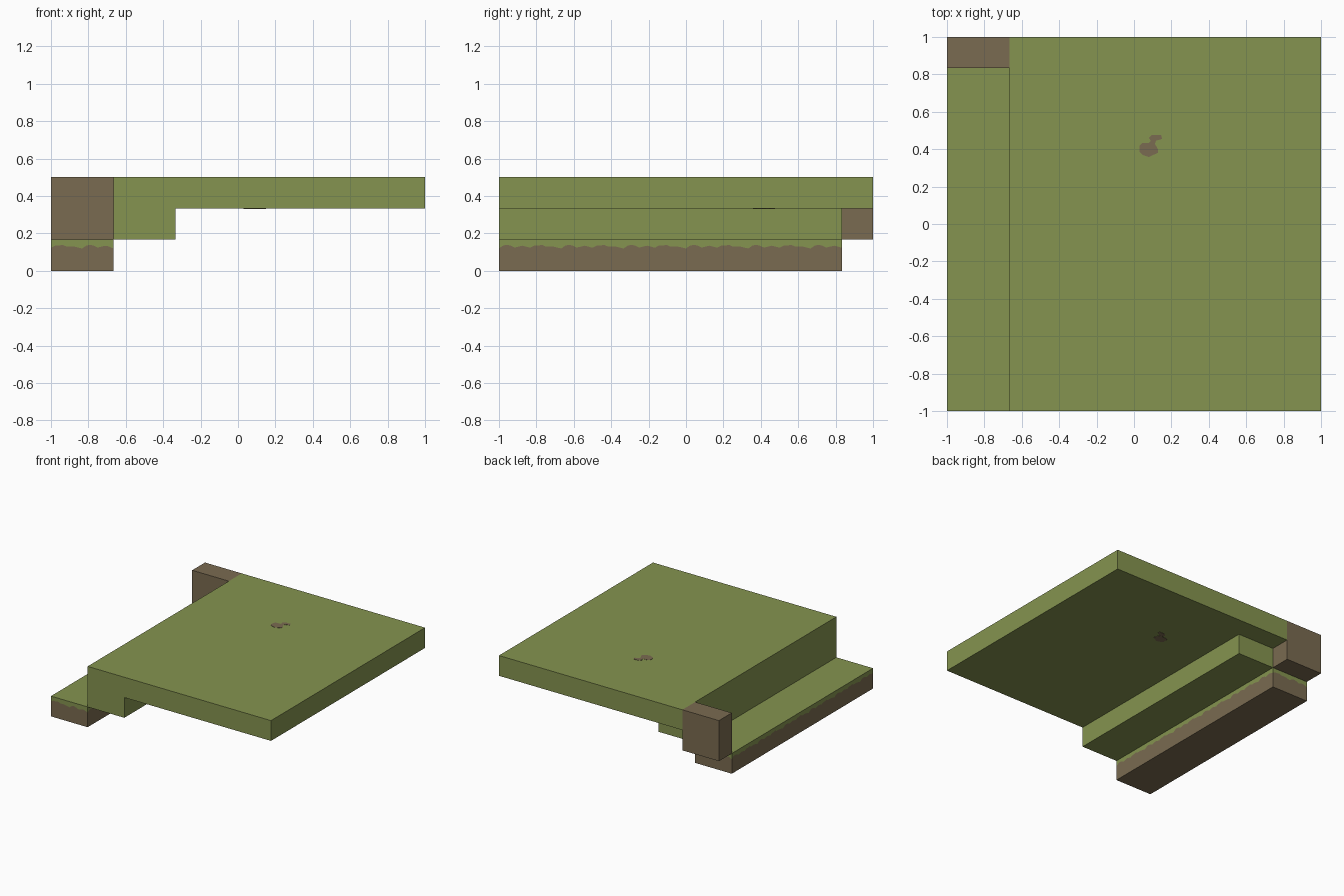
import bpy, bmesh

if "Cube" in bpy.data.objects:
    bpy.data.objects.remove(bpy.data.objects["Cube"])

T = 1 / 3   # tile width
H = 1 / 6   # layer height


def flat(name, rgb):
    m = bpy.data.materials.new(name)
    m.diffuse_color = (*rgb, 1)
    m.use_nodes = True
    m.node_tree.nodes["Principled BSDF"].inputs["Base Color"].default_value = m.diffuse_color
    return m


grass = flat("grass_green", (0.235, 0.296, 0.080))
soil = flat("soil_brown", (0.195, 0.147, 0.082))


def finish(name, bm, mats):
    me = bpy.data.meshes.new(name)
    bm.normal_update()
    bm.to_mesh(me)
    bm.free()
    for m in mats:
        me.materials.append(m)
    ob = bpy.data.objects.new(name, me)
    bpy.context.collection.objects.link(ob)
    return ob


def box(lo, hi):
    bm = bmesh.new()
    bmesh.ops.create_cube(bm, size=1)
    for v in bm.verts:
        v.co = [(a + b) / 2 + c * (b - a) for a, b, c in zip(lo, hi, v.co)]
    return bm


# Upper slab, with a thicker lip pulled down from its underside on the left
bm = box((-1 + T, -1, 2 * H), (1, 1, 3 * H))
for co, no in (((-T, 0, 0), (1, 0, 0)), ((0, 1 - H, 0), (0, 1, 0))):
    bmesh.ops.bisect_plane(bm, geom=bm.verts[:] + bm.edges[:] + bm.faces[:],
                           plane_co=co, plane_no=no)
bm.normal_update()
lip = []
for f in bm.faces:
    c = f.calc_center_median()
    if f.normal.z < -0.5 and c.x < -T and c.y < 1 - H:
        lip.append(f)
res = bmesh.ops.extrude_face_region(bm, geom=lip)
for v in [g for g in res["geom"] if isinstance(g, bmesh.types.BMVert)]:
    v.co.z -= H
bmesh.ops.delete(bm, geom=[f for f in lip if f.is_valid], context="FACES")
bmesh.ops.recalc_face_normals(bm, faces=bm.faces[:])
bmesh.ops.dissolve_limit(bm, angle_limit=0.01, verts=bm.verts[:], edges=bm.edges[:])
finish("grass_slab", bm, [grass])

# Soil block at the back left corner
finish("soil_block", box((-1, 1 - H, H), (-1 + T, 1, 3 * H)), [soil])

# Low strip: grass top hanging over soil with a ragged edge on every side
RAGGED = [.123, .134, .134, .139, .129, .130, .129, .124, .119,
          .134, .139, .134, .124, .129, .134, .129]


def ragged(s):
    return RAGGED[round(s / T * 16) % 16]


corners = [(-1, -1), (-1 + T, -1), (-1 + T, 1 - H), (-1, 1 - H)]
ring = []
for i, (a, b) in enumerate(zip(corners, corners[1:] + corners[:1])):
    length = abs(b[0] - a[0]) + abs(b[1] - a[1])
    n = round(length / T * 16)
    for k in range(n):
        t = k / n
        shift = 0 if i % 2 == 0 else T / 2
        ring.append((a[0] + (b[0] - a[0]) * t, a[1] + (b[1] - a[1]) * t,
                     ragged(t * length + shift)))
bm = bmesh.new()
low = [bm.verts.new((x, y, 0)) for x, y, z in ring]
mid = [bm.verts.new(p) for p in ring]
top = [bm.verts.new((x, y, H)) for x, y, z in ring]
for i in range(len(ring)):
    j = (i + 1) % len(ring)
    bm.faces.new((low[i], low[j], mid[j], mid[i])).material_index = 1
    bm.faces.new((mid[i], mid[j], top[j], top[i]))
bm.faces.new(top)
bm.faces.new(low[::-1]).material_index = 1
finish("low_strip", bm, [grass, soil])

# Bare soil patch on the top and underside of the slab
PATCH = [(.03, .42), (.045, .433), (.08, .433), (.09, .444), (.08, .46),
         (.095, .477), (.145, .477), (.15, .455), (.118, .445), (.112, .428),
         (.128, .40), (.128, .38), (.105, .37), (.08, .358), (.045, .37), (.03, .385)]
for name, z in (("top_patch", 3 * H - .001), ("underside_patch", 2 * H - .002)):
    bm = bmesh.new()
    base = bm.faces.new([bm.verts.new((x, y, z)) for x, y in PATCH])
    res = bmesh.ops.extrude_face_region(bm, geom=[base])
    for v in [g for g in res["geom"] if isinstance(g, bmesh.types.BMVert)]:
        v.co.z += .003
    if not any(len(f.verts) > 4 and f.calc_center_median().z < z + .001 for f in bm.faces):
        bm.faces.new([v for v in bm.verts if v.co.z < z + .001])
    bmesh.ops.recalc_face_normals(bm, faces=bm.faces[:])
    finish(name, bm, [soil])
